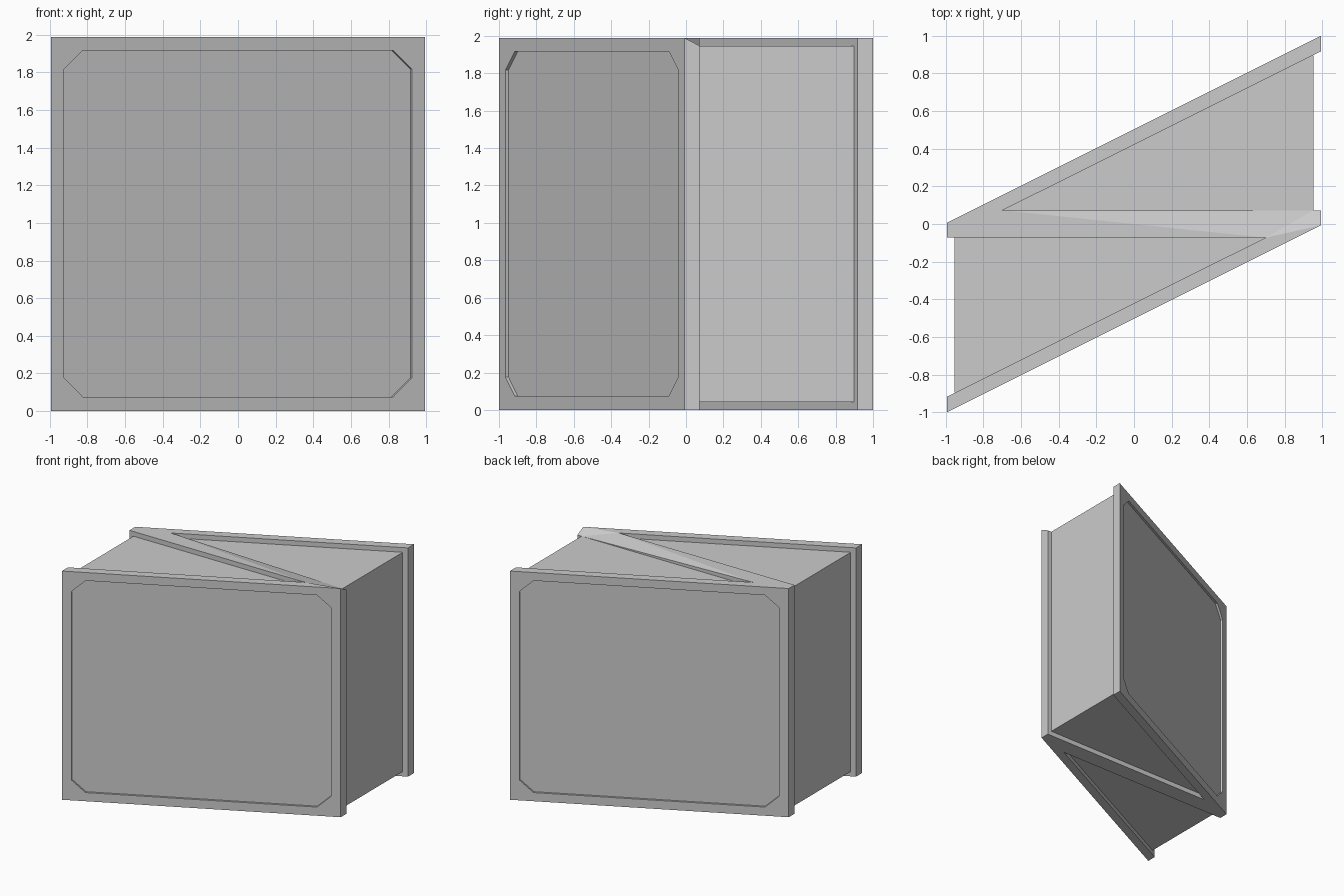
import bpy, bmesh
from mathutils import Vector

if "Cube" in bpy.data.objects:
    bpy.data.objects.remove(bpy.data.objects["Cube"])

H = 1.988           # frame height
STEP = 0.041        # how far the infill sits below the frame edges
A = 0.993           # half width
IN = 0.955          # infill side position
DEPTH = 0.018       # depth of the octagonal wall recess


def finish(bm, name):
    bmesh.ops.recalc_face_normals(bm, faces=bm.faces)
    mesh = bpy.data.meshes.new(name)
    bm.to_mesh(mesh)
    bm.free()
    obj = bpy.data.objects.new(name, mesh)
    bpy.context.collection.objects.link(obj)
    return obj


def recessed_wall(bm, corners):
    """Rectangular wall with a sunken chamfered panel; corners run counter-clockwise from bottom left."""
    p, q = corners[0].co, corners[1].co
    along = q - p
    inward = Vector((-along.y, along.x, 0)).normalized() * DEPTH
    u0, u1, c = 0.035, 0.965, 0.05
    z0, z1, cz = 0.075, H - 0.071, 0.1
    uz = [(u0, z0 + cz), (u0 + c, z0), (u1 - c, z0), (u1, z0 + cz),
          (u1, z1 - cz), (u1 - c, z1), (u0 + c, z1), (u0, z1 - cz)]
    rim = [bm.verts.new(p + along * u + Vector((0, 0, z))) for u, z in uz]
    floor = [bm.verts.new(v.co + inward) for v in rim]
    for k in range(4):
        n = (k + 1) % 4
        bm.faces.new((corners[k], rim[2 * k + 1], rim[2 * k]))
        bm.faces.new((corners[k], corners[n], rim[2 * n], rim[2 * k + 1]))
    for k in range(8):
        n = (k + 1) % 8
        bm.faces.new((rim[k], rim[n], floor[n], floor[k]))
    bm.faces.new(floor)


# Z-shaped frame: two slanted walls joined by a middle web
half = [(-A, -1.0), (A, -0.007), (A, 0.073), (-0.698, 0.073), (A, 0.917)]
profile = half + [(-x, -y) for x, y in half]
bm = bmesh.new()
bot = [bm.verts.new((x, y, 0)) for x, y in profile]
top = [bm.verts.new((x, y, H)) for x, y in profile]
# one top corner of the web is folded down to the infill level
top[2].co = (IN, 0.073, H - STEP)
notch = bm.verts.new((A, 0.073, H - STEP))
for ring in (bot, top):
    for ids in ((0, 1, 8, 9), (3, 4, 5, 6), (6, 7, 8, 3), (1, 2, 8), (8, 2, 3)):
        bm.faces.new([ring[i] for i in ids])
for i in range(10):
    j = (i + 1) % 10
    if i in (0, 5):
        recessed_wall(bm, (bot[i], bot[j], top[j], top[i]))
    elif i == 1:
        bm.faces.new((bot[1], bot[2], notch, top[1]))
        bm.faces.new((notch, top[2], top[1]))
    elif i == 2:
        bm.faces.new((bot[2], bot[3], top[3], top[2], notch))
    else:
        bm.faces.new((bot[i], bot[j], top[j], top[i]))
finish(bm, "frame")

# Wedge infills closing the two triangular gaps of the frame
for name, s in (("front_infill", 1), ("back_infill", -1)):
    bm = bmesh.new()
    tri = [(-IN, -0.073), (-IN, -0.898), (0.698, -0.073)]
    rings = [[bm.verts.new((s * x, s * y, z)) for x, y in tri] for z in (STEP, H - STEP)]
    for ring in rings:
        bm.faces.new(ring)
    for i in range(3):
        j = (i + 1) % 3
        bm.faces.new((rings[0][i], rings[0][j], rings[1][j], rings[1][i]))
    finish(bm, name)
